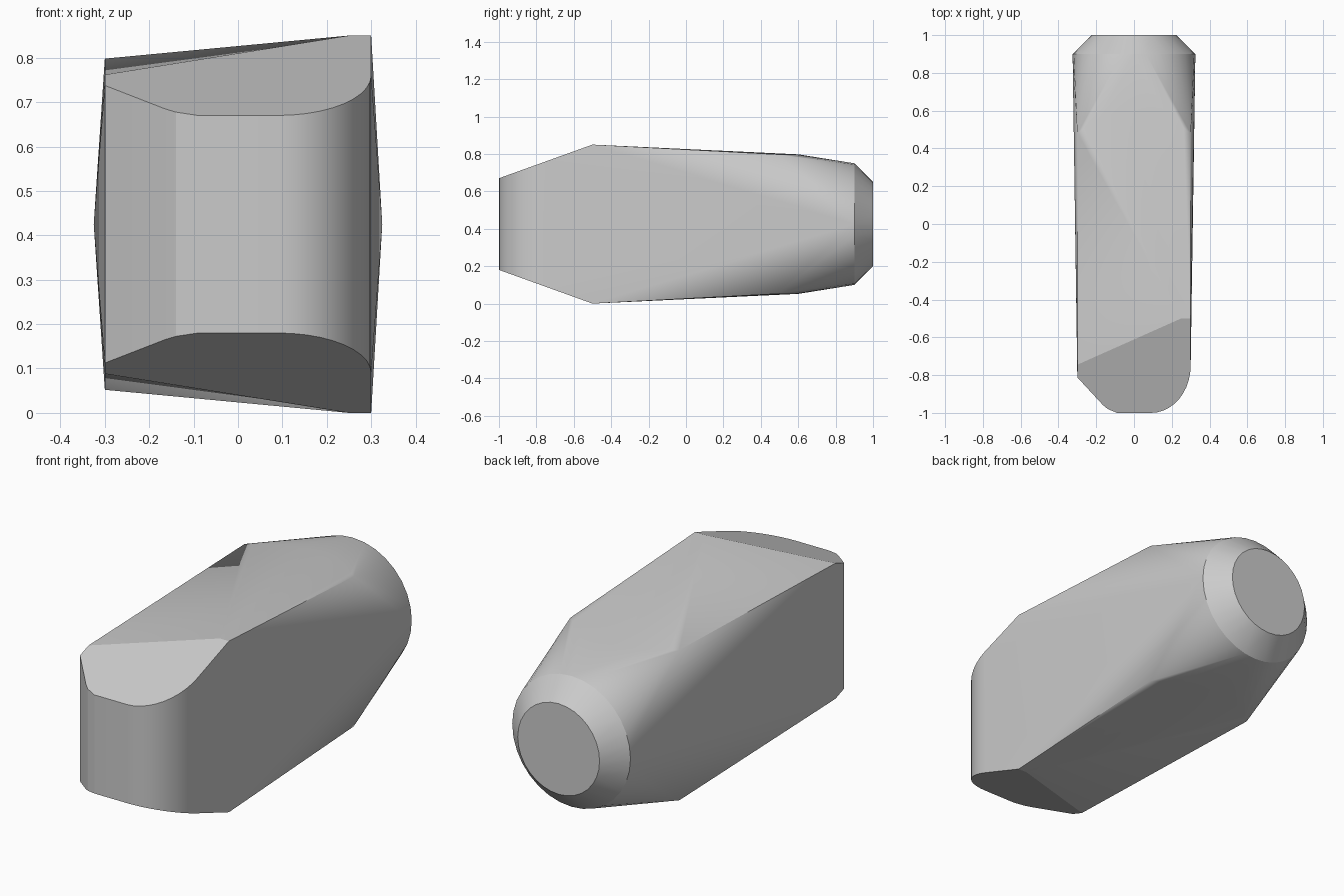
import bpy, bmesh, math

if "Cube" in bpy.data.objects:
    bpy.data.objects.remove(bpy.data.objects["Cube"])

HEIGHT = 0.85
MID = HEIGHT / 2
points = []


def add_pair(x, y, z):
    """Add a point and its mirror about mid height."""
    points.append((x, y, z))
    points.append((x, y, HEIGHT - z))


def slope(y):
    """Height of the sloping front facet."""
    return 0.67 + 0.36 * (y + 1)


# Front nose outline: clipped left corner, flat centre
for x, y in [(-0.3, -0.745), (-0.3, -0.812), (-0.165, -0.958),
             (-0.14, -0.979), (-0.09, -1.0), (0.25, -0.5), (0.3, -0.5)]:
    add_pair(x, y, slope(y))

# Rounded right nose corner
for i in range(11):
    a = math.pi / 2 * i / 10
    x, y = 0.09 + 0.21 * math.sin(a), -0.75 - 0.25 * math.cos(a)
    add_pair(x, y, slope(y))

# Shallow arc where the top and bottom break toward the rear
for i in range(17):
    x = -0.3 + 0.6 * i / 16
    add_pair(x, 0.6 - 0.12 * (x / 0.3) ** 2, 0.798)

# Round chamfered rear end
for y, r in [(0.9, 0.325), (1.0, 0.225)]:
    for i in range(32):
        a = 2 * math.pi * i / 32
        points.append((r * math.cos(a), y, MID + r * math.sin(a)))

# Body is the convex skin around the profiles
bm = bmesh.new()
for p in points:
    bm.verts.new(p)
result = bmesh.ops.convex_hull(bm, input=bm.verts[:])
loose = {g for g in result["geom_interior"] + result["geom_unused"]
         if isinstance(g, bmesh.types.BMVert)}
bmesh.ops.delete(bm, geom=list(loose), context='VERTS')
bmesh.ops.dissolve_limit(bm, angle_limit=math.radians(0.3),
                         verts=bm.verts[:], edges=bm.edges[:])
bmesh.ops.recalc_face_normals(bm, faces=bm.faces[:])
mesh = bpy.data.meshes.new("faceted_body")
bm.to_mesh(mesh)
bm.free()
body = bpy.data.objects.new("faceted_body", mesh)
bpy.context.collection.objects.link(body)
bpy.context.view_layer.objects.active = body
body.select_set(True)
bpy.ops.object.shade_smooth_by_angle(angle=math.radians(15))
